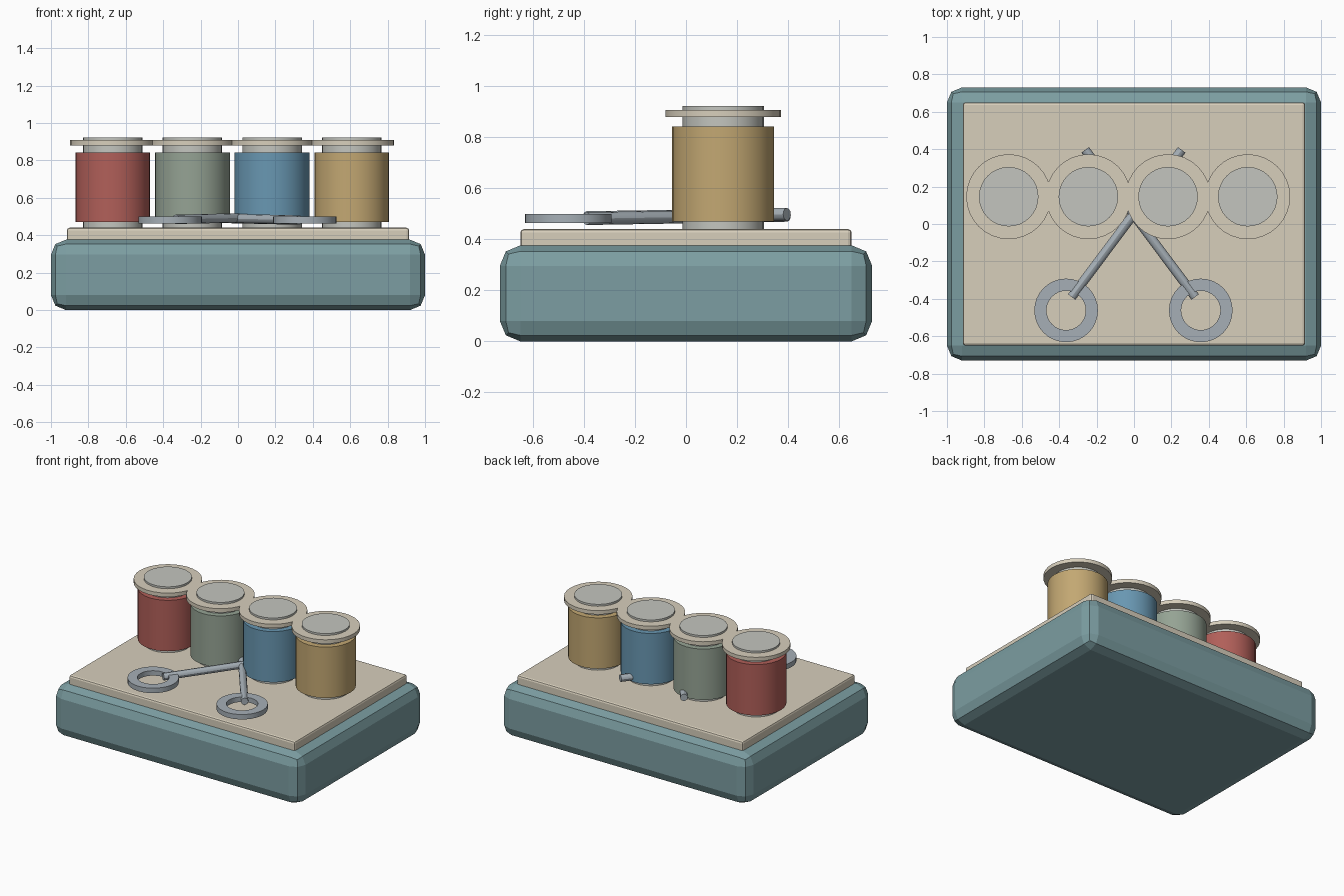
import bpy, bmesh
from math import radians
from mathutils import Vector

if "Cube" in bpy.data.objects:
    bpy.data.objects.remove(bpy.data.objects["Cube"])


def material(name, rgb):
    m = bpy.data.materials.new(name)
    m.diffuse_color = (*rgb, 1)
    m.use_nodes = True
    m.node_tree.nodes["Principled BSDF"].inputs["Base Color"].default_value = m.diffuse_color
    return m


TEAL = material("teal", (.20, .34, .36))
CREAM = material("cream", (.68, .62, .50))
CORE = material("core_grey", (.55, .56, .52))
STEEL = material("steel", (.38, .43, .47))
THREADS = [("red", (.44, .115, .10)), ("sage", (.30, .366, .296)),
           ("blue", (.14, .31, .445)), ("gold", (.545, .39, .17))]


def finish(ob, name, mat, smooth=True):
    ob.name = name
    ob.data.materials.append(mat)
    if smooth:
        bpy.ops.object.shade_smooth_by_angle(angle=radians(30))
    return ob


def box(name, size, z0, bevel, segments, mat):
    bpy.ops.mesh.primitive_cube_add(size=1, location=(0, 0, z0 + size[2] / 2))
    ob = bpy.context.object
    ob.scale = size
    bpy.ops.object.transform_apply(location=False, rotation=False, scale=True)
    mod = ob.modifiers.new("bevel", 'BEVEL')
    mod.width, mod.segments = bevel, segments
    return finish(ob, name, mat, False)


def cylinder(name, x, y, r, z0, z1, mat):
    bpy.ops.mesh.primitive_cylinder_add(vertices=32, radius=r, depth=z1 - z0,
                                        location=(x, y, (z0 + z1) / 2))
    return finish(bpy.context.object, name, mat)


def rod(name, a, b, r, mat):
    a, b = Vector(a), Vector(b)
    bpy.ops.mesh.primitive_cylinder_add(vertices=12, radius=r, depth=(b - a).length,
                                        location=(a + b) / 2)
    ob = bpy.context.object
    ob.rotation_euler = (b - a).to_track_quat('Z', 'Y').to_euler()
    return finish(ob, name, mat)


def flat_ring(name, x, y, outer, inner, z0, z1, mat):
    # spin a rectangular section around the ring axis
    bm = bmesh.new()
    section = [(inner, z0), (outer, z0), (outer, z1), (inner, z1)]
    vs = [bm.verts.new((r, 0, z)) for r, z in section]
    edges = [bm.edges.new((vs[i], vs[(i + 1) % 4])) for i in range(4)]
    bmesh.ops.spin(bm, geom=vs + edges, cent=(0, 0, 0), axis=(0, 0, 1),
                   angle=radians(360), steps=32)
    bmesh.ops.remove_doubles(bm, verts=bm.verts, dist=1e-4)
    bmesh.ops.recalc_face_normals(bm, faces=bm.faces)
    me = bpy.data.meshes.new(name)
    bm.to_mesh(me)
    bm.free()
    ob = bpy.data.objects.new(name, me)
    bpy.context.collection.objects.link(ob)
    ob.location = (x, y, 0)
    bpy.ops.object.select_all(action='DESELECT')
    ob.select_set(True)
    bpy.context.view_layer.objects.active = ob
    return finish(ob, name, mat)


# sewing box and lid panel
box("box_base", (2, 1.46, .376), 0, .08, 2, TEAL)
box("lid_panel", (1.83, 1.30, .08), .36, .014, 2, CREAM)

# row of thread spools
for i, (colour, rgb) in enumerate(THREADS):
    x, y = -.67 + .426 * i, .146
    cylinder(f"spool_core_{colour}", x, y, .159, .39, .922, CORE)
    cylinder(f"spool_thread_{colour}", x, y, .2, .47, .842, material(colour, rgb))
    cylinder(f"spool_top_flange_{colour}", x, y, .227, .88, .908, CREAM)
    cylinder(f"spool_bottom_flange_{colour}", x, y, .227, .402, .43, CREAM)

# scissors: finger rings and crossing blades
for side, s in (("left", -1), ("right", 1)):
    flat_ring(f"scissor_ring_{side}", .36 * s - .003, -.462, .17, .105, .464, .5, STEEL)
    lift = .004 if s < 0 else 0
    rod(f"scissor_blade_{side}", (.33 * s - .003, -.39, .481 + lift),
        (-.258 * s - .003, .396, .494 + lift), .025, STEEL)
